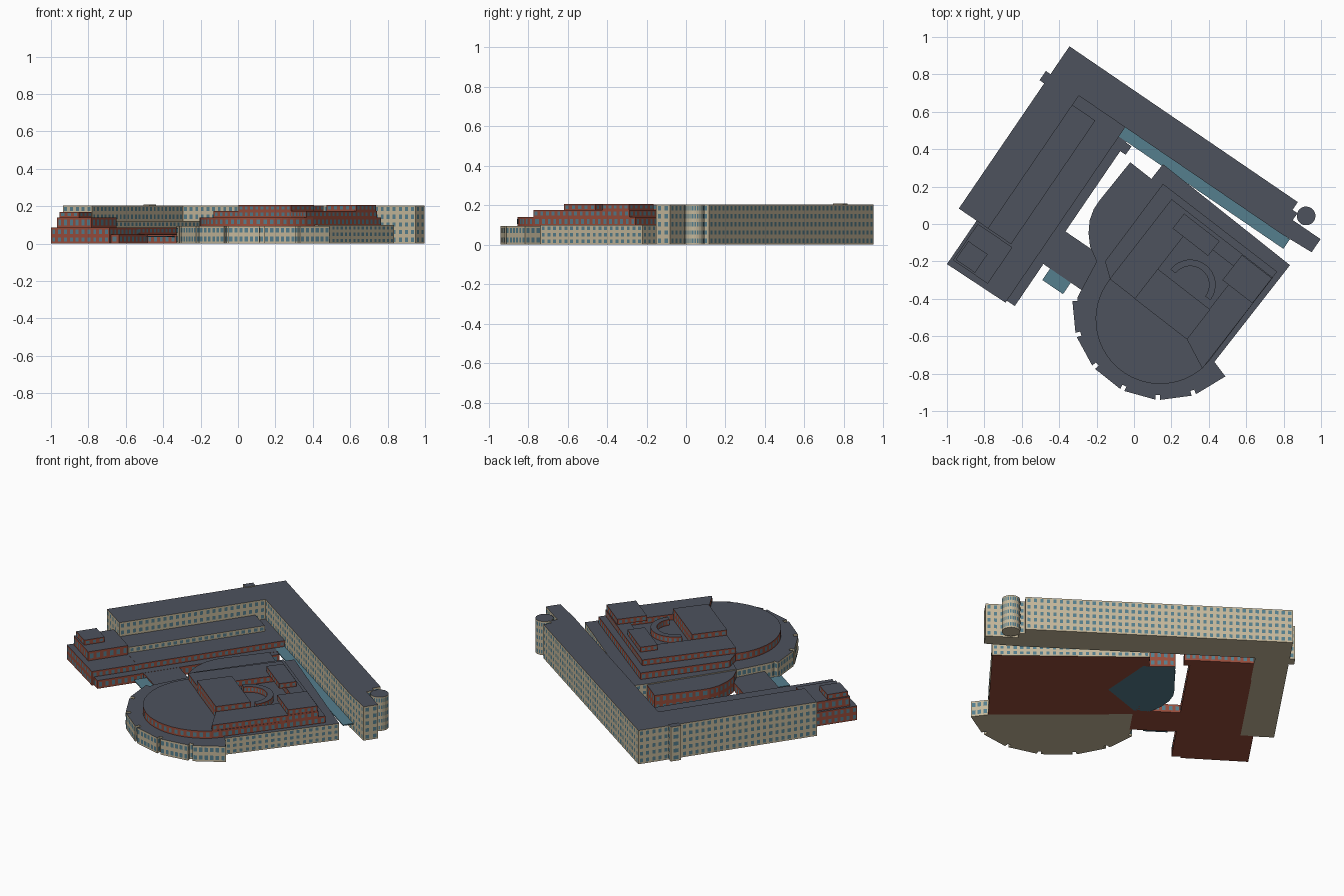
import bpy, bmesh, math
from mathutils import Vector

if "Cube" in bpy.data.objects:
    bpy.data.objects.remove(bpy.data.objects["Cube"])


def mat(name, c):
    m = bpy.data.materials.new(name)
    m.diffuse_color = (*c, 1)
    m.use_nodes = True
    m.node_tree.nodes["Principled BSDF"].inputs["Base Color"].default_value = m.diffuse_color
    return m


STONE = mat("stone", (0.56, 0.48, 0.33))
BRICK = mat("brick", (0.32, 0.075, 0.045))
ROOF = mat("roof", (0.075, 0.085, 0.11))
GLASS = mat("glass", (0.09, 0.21, 0.27))
PITCH, OUT = 0.036, 0.0015


def prism(name, pts, z0, z1, wall=STONE, top=ROOF, bottom=None, rows=None, pitch=PITCH, fill=0.5):
    """Extruded footprint with a grid of window panes on every long wall."""
    pts = [Vector(p) for p in pts]
    n = len(pts)
    area = sum(pts[i].x * pts[(i + 1) % n].y - pts[(i + 1) % n].x * pts[i].y for i in range(n))
    if area < 0:
        pts.reverse()
    bm = bmesh.new()
    lo = [bm.verts.new((p.x, p.y, z0)) for p in pts]
    hi = [bm.verts.new((p.x, p.y, z1)) for p in pts]
    bm.faces.new(hi).material_index = 1
    bm.faces.new(lo[::-1]).material_index = 3
    if rows is None:
        rows = max(1, round((z1 - z0) / 0.04))
    for i in range(n):
        j = (i + 1) % n
        bm.faces.new((lo[i], lo[j], hi[j], hi[i]))
        d = pts[j] - pts[i]
        cols = int(d.length / pitch + 0.3)
        if not rows or not cols:
            continue
        off = Vector((d.y, -d.x)).normalized() * OUT
        h = (z1 - z0) / rows
        for c in range(cols):
            a = pts[i] + d * ((c + 0.5 - fill / 2) / cols) + off
            b = pts[i] + d * ((c + 0.5 + fill / 2) / cols) + off
            for r in range(rows):
                s, t = z0 + h * (r + 0.24), z0 + h * (r + 0.78)
                q = [bm.verts.new(v) for v in ((*a, s), (*b, s), (*b, t), (*a, t))]
                bm.faces.new(q).material_index = 2
    me = bpy.data.meshes.new(name)
    bm.to_mesh(me)
    bm.free()
    for m in (wall, top, GLASS, bottom or wall):
        me.materials.append(m)
    ob = bpy.data.objects.new(name, me)
    bpy.context.collection.objects.link(ob)
    return ob


def frame(ox, oy, deg, side):
    """Maps local (along, across) coordinates to world plan coordinates."""
    c, s = math.cos(math.radians(deg)), math.sin(math.radians(deg))
    return lambda P: [(ox + a * c - side * b * s, oy + a * s + side * b * c) for a, b in P]


def rect(a0, a1, b0, b1):
    return [(a0, b0), (a1, b0), (a1, b1), (a0, b1)]


def arc(cx, cy, r, d0, d1, n):
    return [(cx + r * math.cos(math.radians(d0 + (d1 - d0) * i / n)),
             cy + r * math.sin(math.radians(d0 + (d1 - d0) * i / n))) for i in range(n + 1)]


# L-shaped tall office wing; origin at its outer corner
L = frame(-0.345, 0.95, -34.3, -1)
prism("tall_wing", L([(0, 0), (1.478, 0), (1.478, 0.05), (1.51, 0.05), (1.51, 0.095), (1.69, 0.095),
                      (1.69, 0.18), (1.5, 0.19), (0.19, 0.19), (0.19, 1.05), (0, 1.05)]), 0, 0.205)
prism("corner_tower", L(arc(1.556, 0.036, 0.05, 0, 360, 24)[:-1]), 0, 0.205, pitch=0.013, rows=5, fill=0.6)
prism("stair_bay", L(rect(-0.03, 0.01, 0.18, 0.24)), 0, 0.209)
prism("long_canopy", L(rect(0.19, 1.555, 0.188, 0.25)), 0.042, 0.048, GLASS, GLASS, rows=0)

# Stepped terraces beside the left arm
prism("upper_terrace", L(rect(0.188, 0.338, 0.25, 1.05)), 0.085, 0.12, fill=0.55)
prism("middle_terrace", L(rect(0.188, 0.49, 0.19, 1.06)), 0.05, 0.086, BRICK)
prism("lower_terrace", L(rect(0.186, 0.54, 0.25, 1.06)), 0, 0.051, BRICK)
prism("terrace_stub", L(rect(0.535, 0.575, 0.255, 0.31)), 0, 0.05, BRICK)

# Stepped brick pavilion at the end of the left arm
prism("pavilion_base", L([(0.115, 1.045), (0.49, 1.045), (0.49, 1.325), (0.115, 1.331)]), 0, 0.085, BRICK)
prism("pavilion_side", L(rect(0.488, 0.541, 1.05, 1.312)), 0, 0.05, BRICK)
prism("pavilion_middle", L(rect(0.13, 0.354, 1.06, 1.295)), 0.085, 0.14, BRICK, rows=1)
prism("pavilion_top", L(rect(0.14, 0.265, 1.165, 1.285)), 0.14, 0.17, BRICK)

# Link and entrance canopy
prism("link", L(rect(0.538, 0.80, 0.83, 1.04)), 0, 0.05, BRICK)
prism("entrance_canopy", L(rect(0.584, 0.718, 1.035, 1.114)), 0.036, 0.042, GLASS, GLASS, rows=0)

# Rounded front with notches between its flat bays
bays = []
for k in range(6):
    d = -48 - 23 * k
    bays += arc(0.16, -0.45, 0.491, d - (1.4 if k else 0), d - 23 + 1.4, 1)
    bays += arc(0.16, -0.45, 0.465, d - 23 + 1.4, d - 23 - 1.4, 1)
prism("round_front", bays + [(-0.2, -0.2), (0.43, -0.737)], 0, 0.095, pitch=0.03, fill=0.62)

# Straight base of the main block and the curved hall behind it
prism("main_base", [(0.43, -0.737), (0.834, -0.22), (0.155, 0.32), (0.092, 0.24), (-0.2, -0.2)],
      0, 0.1, bottom=BRICK, rows=3)
prism("curved_hall", [(0.12, 0.22), (-0.02, 0.33), (-0.185, 0.125), (-0.215, 0.08), (-0.237, 0.02),
                      (-0.243, -0.05), (-0.235, -0.12), (-0.2, -0.2), (0.1, -0.1)],
      0, 0.094, BRICK, bottom=GLASS)

# Upper brick storeys, set back
prism("second_storey", arc(0.14, -0.51, 0.345, -50, -219, 28) +
      [(-0.155, -0.2), (0.155, 0.215), (0.765, -0.255), (0.40, -0.735)], 0.094, 0.14, BRICK, rows=1)
M = frame(-0.13, -0.294, -37.8, 1)
prism("third_storey", M([(0, 0), (0.172, 0), (0.172, 0.46), (0.52, 0.46), (0.52, 0), (0.685, -0.075),
                         (0.685, 0.54), (0, 0.54)]), 0.14, 0.175, BRICK)
prism("front_penthouse", M(rect(0.17, 0.525, -0.002, 0.2)), 0.14, 0.207, BRICK)
prism("right_penthouse", M(rect(0.48, 0.683, 0.365, 0.535)), 0.175, 0.207, BRICK)
prism("back_penthouse", M(rect(0.10, 0.34, 0.42, 0.52)), 0.175, 0.205, BRICK)

# Curved gallery in the roof courtyard
prism("courtyard_gallery", M(arc(0.36, 0.24, 0.135, 0, 180, 16) + arc(0.36, 0.24, 0.10, 180, 0, 16)),
      0.14, 0.175, BRICK, pitch=0.02)
